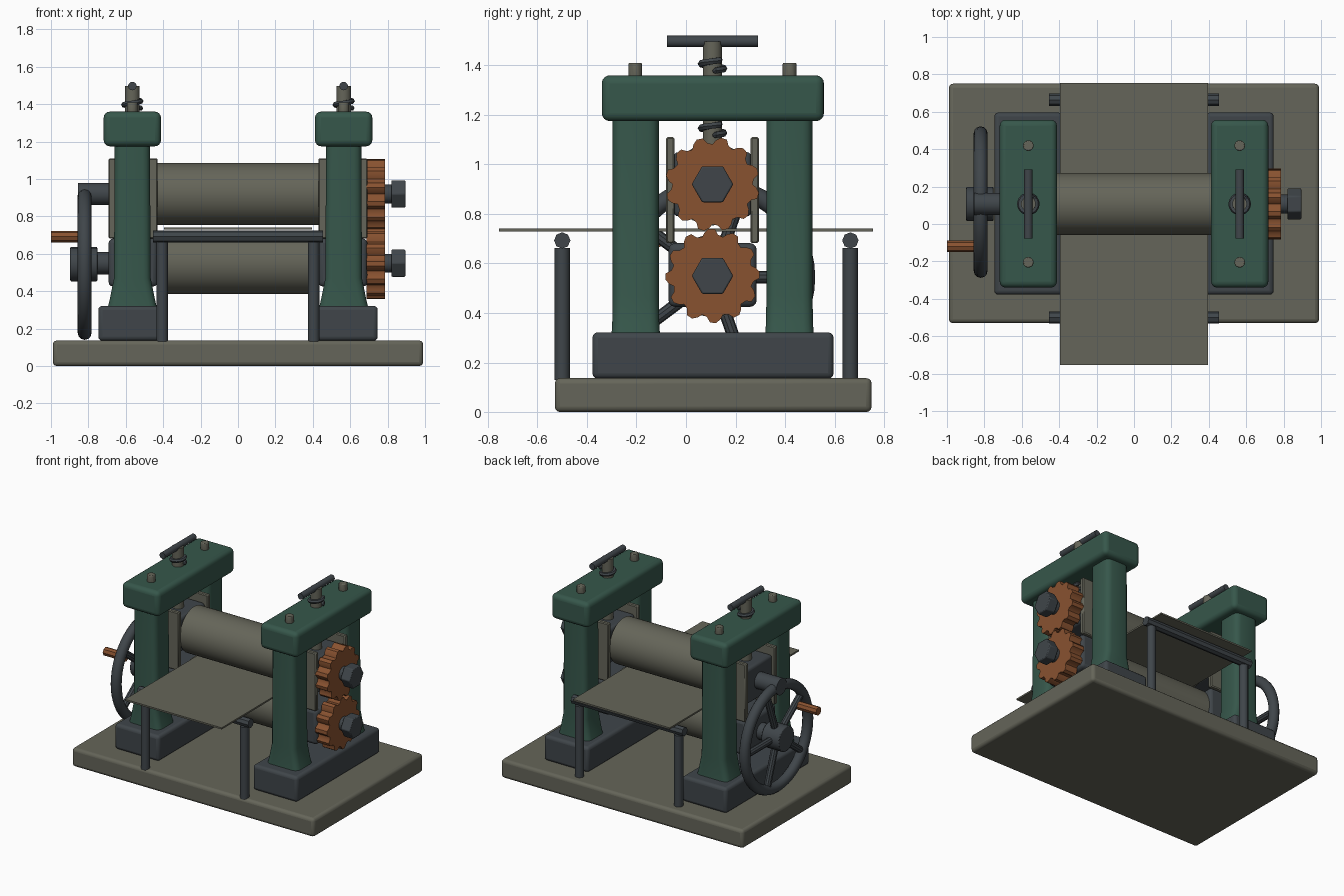
import bpy, bmesh, math
from mathutils import Vector

if "Cube" in bpy.data.objects:
    bpy.data.objects.remove(bpy.data.objects["Cube"])


def material(name, rgb):
    m = bpy.data.materials.new(name)
    m.diffuse_color = (*rgb, 1)
    m.use_nodes = True
    m.node_tree.nodes["Principled BSDF"].inputs["Base Color"].default_value = m.diffuse_color
    return m


STEEL = material("warm grey steel", (0.13, 0.13, 0.10))
IRON = material("slate iron", (0.05, 0.06, 0.068))
GREEN = material("dark green paint", (0.037, 0.095, 0.070))
COPPER = material("copper brown", (0.25, 0.085, 0.03))

YC = 0.107             # roller axis in y
Z_UP, Z_LOW = 0.92, 0.55
FX = 0.565             # side frame centre in x


def finish(bm, name, mat, bevel=0.0, segments=3):
    bmesh.ops.recalc_face_normals(bm, faces=bm.faces[:])
    me = bpy.data.meshes.new(name)
    bm.to_mesh(me)
    bm.free()
    ob = bpy.data.objects.new(name, me)
    bpy.context.collection.objects.link(ob)
    me.materials.append(mat)
    if bevel:
        mod = ob.modifiers.new("bevel", "BEVEL")
        mod.width, mod.segments = bevel, segments
        mod.limit_method = "ANGLE"
    bpy.ops.object.select_all(action="DESELECT")
    ob.select_set(True)
    bpy.context.view_layer.objects.active = ob
    bpy.ops.object.shade_smooth_by_angle(angle=math.radians(35))
    return ob


def box(name, mat, x, y, z, bevel=0.0, segments=3):
    bm = bmesh.new()
    bmesh.ops.create_cube(bm, size=1)
    for v in bm.verts:
        for i, (lo, hi) in enumerate((x, y, z)):
            v.co[i] = lo if v.co[i] < 0 else hi
    return finish(bm, name, mat, bevel, segments)


def rod(name, mat, a, b, r, sides=24, bevel=0.0):
    a, b = Vector(a), Vector(b)
    d = b - a
    bm = bmesh.new()
    bmesh.ops.create_cone(bm, cap_ends=True, segments=sides, radius1=r, radius2=r, depth=d.length)
    rot = d.to_track_quat("Z", "Y")
    for v in bm.verts:
        v.co = rot @ v.co + (a + b) / 2
    return finish(bm, name, mat, bevel, 2)


def loft(name, mat, rings, closed=False, bevel=0.0):
    """Skin a list of equal-length point rings."""
    bm = bmesh.new()
    vs = [[bm.verts.new(p) for p in ring] for ring in rings]
    n = len(vs[0])
    for i in range(len(vs) if closed else len(vs) - 1):
        a, b = vs[i], vs[(i + 1) % len(vs)]
        for j in range(n):
            bm.faces.new((a[j], a[(j + 1) % n], b[(j + 1) % n], b[j]))
    if not closed:
        bm.faces.new(vs[0])
        bm.faces.new(vs[-1])
    return finish(bm, name, mat, bevel, 2)


def column(name, x, y):
    """Rounded upright that flares towards its foot."""
    rings = []
    for z, hx, hy in ((0.31, 0.132, 0.098), (0.36, 0.12, 0.095), (0.47, 0.098, 0.093), (1.19, 0.094, 0.093)):
        ring = []
        c = 0.04
        for k in range(16):
            q, s = divmod(k, 4)
            sx, sy = ((1, 1), (-1, 1), (-1, -1), (1, -1))[q]
            t = math.radians(90 * q + 30 * s)
            ring.append((x + sx * (hx - c) + c * math.cos(t), y + sy * (hy - c) + c * math.sin(t), z))
        rings.append(ring)
    return loft(name, GREEN, rings)


def gear(name, z, phase):
    """Twelve blunt teeth on a solid disc."""
    prof = []
    for k in range(12):
        for frac, r in ((0.0, 0.162), (0.25, 0.168), (0.4, 0.189), (0.65, 0.191), (0.85, 0.178)):
            t = 2 * math.pi * (k + frac + phase) / 12
            prof.append((r * math.cos(t), r * math.sin(t)))
    rings = [[(x, YC + y, z + w) for y, w in prof] for x in (0.687, 0.785)]
    return loft(name, COPPER, rings)


def thread(name, x, z, r, tube, rise):
    """One turn of screw thread."""
    rings = []
    for i in range(29):
        t = 2 * math.pi * 1.15 * i / 28
        k = tube * (0.3 if i in (0, 28) else 1)
        rings.append([(x + (r + k * math.cos(u)) * math.cos(t), YC + (r + k * math.cos(u)) * math.sin(t),
                       z + rise * (i / 28 - 0.5) + k * math.sin(u))
                      for u in (2 * math.pi * j / 6 for j in range(6))])
    return loft(name, IRON, rings)


# Base and sheet passing between the rollers
box("base", STEEL, (-0.99, 0.99), (-0.53, 0.75), (0, 0.137), 0.022)
box("sheet", STEEL, (-0.395, 0.395), (-0.755, 0.755), (0.729, 0.741))

# Side frames, mirrored left and right
for side, s in (("left", -1), ("right", 1)):
    cx = s * FX
    box(side + "_foot", IRON, (cx - 0.182, cx + 0.182), (-0.378, 0.596), (0.135, 0.322), 0.022)
    box(side + "_cap", GREEN, (cx - 0.153, cx + 0.153), (-0.34, 0.557), (1.175, 1.36), 0.032, 4)
    for end, y, by in (("front", -0.203, -0.205), ("back", 0.418, 0.419)):
        column(f"{side}_{end}_column", cx, y)
        rod(f"{side}_{end}_cap_bolt", STEEL, (cx, by, 1.34), (cx, by, 1.41), 0.029, 12, 0.005)
    # Bearing blocks and their guide strips
    x = sorted((s * 0.43, s * 0.692))
    xi = sorted((s * 0.45, s * 0.675))
    box(side + "_upper_bearing", IRON, xi, (-0.05, 0.265), (0.79, 1.05), 0.02)
    box(side + "_lower_bearing", IRON, x, (-0.07, 0.285), (0.425, 0.682), 0.025)
    for end, y in (("front", -0.063), ("back", 0.277)):
        box(f"{side}_{end}_guide_strip", STEEL, x, (y - 0.017, y + 0.017), (0.682, 1.11), 0.006, 1)
    # Pressure screw with tee bar
    rod(side + "_screw", STEEL, (cx, YC, 1.04), (cx, YC, 1.497), 0.039, 20)
    thread(side + "_upper_thread", cx, 1.40, 0.046, 0.014, 0.045)
    thread(side + "_lower_thread", cx, 1.14, 0.046, 0.014, 0.045)
    rod(side + "_tee_bar", IRON, (cx, -0.077, 1.497), (cx, 0.291, 1.497), 0.023, 12)

# Rollers, axles, gears and nuts
for level, z, phase in (("upper", Z_UP, 0.0), ("lower", Z_LOW, 0.5)):
    rod(level + "_roller", STEEL, (-0.435, YC, z), (0.435, YC, z), 0.166, 48)
    rod(level + "_left_axle", IRON, (-0.855, YC, z), (-0.4, YC, z), 0.06, 24)
    rod(level + "_right_axle", IRON, (0.4, YC, z), (0.83, YC, z), 0.05, 24)
    gear(level + "_gear", z, phase)
    nut = [[(x, YC + 0.084 * math.cos(k * math.pi / 3), z + 0.084 * math.sin(k * math.pi / 3))
            for k in range(6)] for x in (0.82, 0.895)]
    loft(level + "_nut", IRON, nut, bevel=0.006)

# Hand wheel: rim, five spokes, hub and grip
WX, WZ, RIM = -0.82, 0.545, 0.368
rim = []
for i in range(48):
    t = 2 * math.pi * i / 48
    rim.append([(WX + 0.037 * math.sin(u), YC + 0.01 + (RIM + 0.037 * math.cos(u)) * math.cos(t),
                 WZ + (RIM + 0.037 * math.cos(u)) * math.sin(t))
                for u in (2 * math.pi * j / 12 for j in range(12))])
loft("wheel_rim", IRON, rim, closed=True)
for i in range(5):
    t = 2 * math.pi * i / 5
    rod(f"wheel_spoke_{i + 1}", IRON, (WX, YC, WZ),
        (WX, YC + 0.01 + RIM * math.cos(t), WZ + RIM * math.sin(t)), 0.025, 10)
rod("wheel_hub", IRON, (-0.897, YC, WZ), (-0.752, YC, WZ), 0.092, 16, 0.006)
rod("wheel_grip", COPPER, (-1.0, -0.12, 0.692), (-0.83, -0.12, 0.692), 0.031, 8)

# Sheet supports, front and back
for end, y in (("front", -0.5), ("back", 0.664)):
    rod(end + "_support_bar", IRON, (-0.455, y, 0.693), (0.455, y, 0.693), 0.033, 8)
    for side, x in (("left", -0.405), ("right", 0.405)):
        rod(f"{end}_{side}_support_leg", IRON, (x, y, 0.13), (x, y, 0.662), 0.031, 12)
